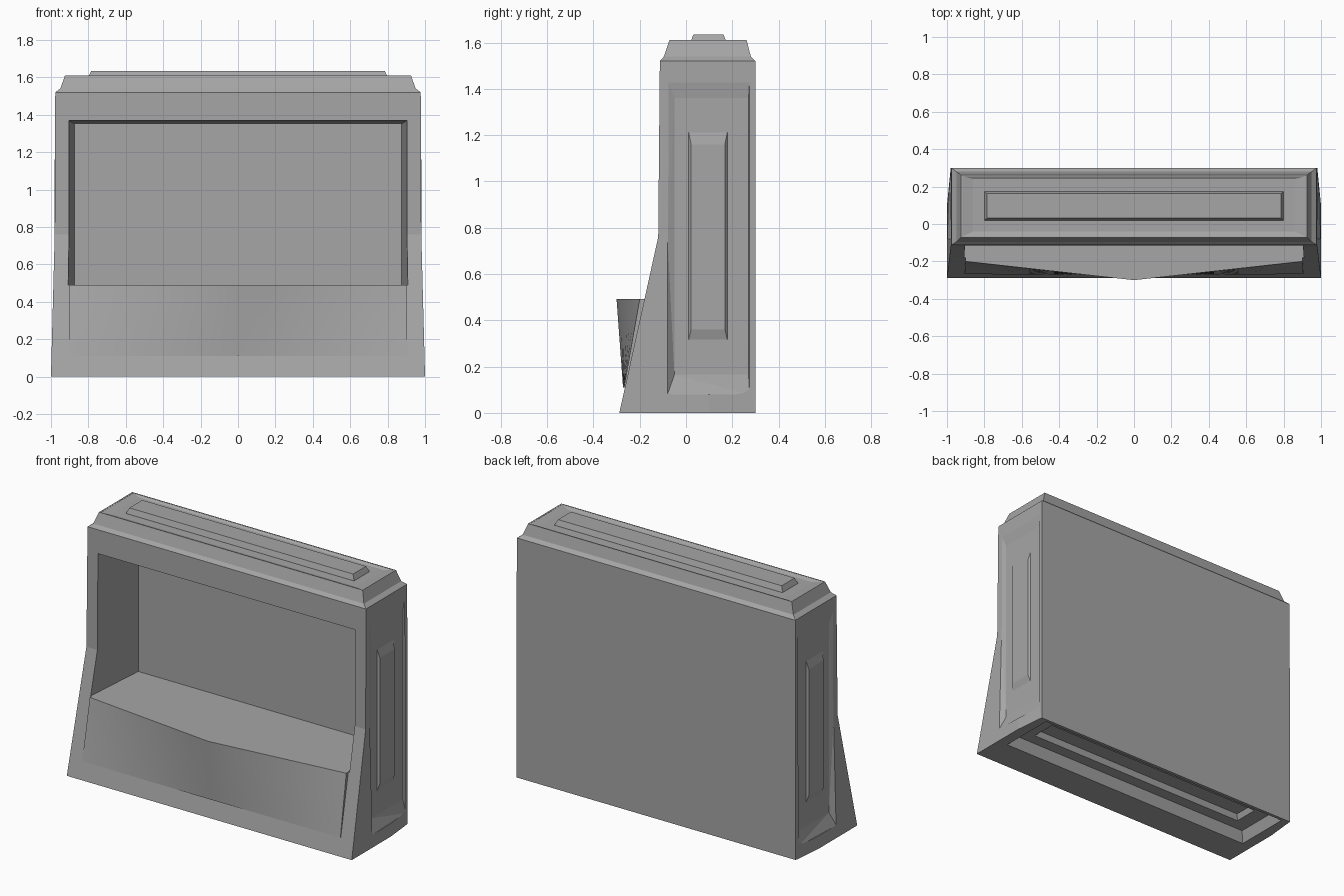
import bpy, bmesh

if "Cube" in bpy.data.objects:
    bpy.data.objects.remove(bpy.data.objects["Cube"])

grey = bpy.data.materials.new("plain grey")
grey.diffuse_color = (0.38, 0.38, 0.38, 1)
grey.use_nodes = True
grey.node_tree.nodes["Principled BSDF"].inputs["Base Color"].default_value = grey.diffuse_color


def loft(name, loops):
    """Closed solid through loops with equal point counts."""
    bm = bmesh.new()
    rings = [[bm.verts.new(p) for p in loop] for loop in loops]
    n = len(rings[0])
    for a, b in zip(rings, rings[1:]):
        for i in range(n):
            j = (i + 1) % n
            bm.faces.new((a[i], a[j], b[j], b[i]))
    bm.faces.new(rings[0])
    bm.faces.new(rings[-1])
    bmesh.ops.triangulate(bm, faces=[f for f in bm.faces if len(f.verts) == 4])
    bmesh.ops.recalc_face_normals(bm, faces=bm.faces[:])
    mesh = bpy.data.meshes.new(name)
    bm.to_mesh(mesh)
    bm.free()
    mesh.materials.append(grey)
    obj = bpy.data.objects.new(name, mesh)
    bpy.context.collection.objects.link(obj)
    return obj


def rect_z(x, y0, y1, z):
    return [(-x, y0, z), (x, y0, z), (x, y1, z), (-x, y1, z)]


def rect_y(x, z0, z1, y):
    return [(-x, y, z0), (x, y, z0), (x, y, z1), (-x, y, z1)]


def rect_x(x, y0, y1, z0, z1):
    return [(x, y0, z0), (x, y1, z0), (x, y1, z1), (x, y0, z1)]


def cut(obj, cutter):
    mod = obj.modifiers.new("cut", 'BOOLEAN')
    mod.operation = 'DIFFERENCE'
    mod.solver = 'EXACT'
    mod.object = cutter
    bpy.context.view_layer.objects.active = obj
    bpy.ops.object.modifier_apply(modifier=mod.name)
    bpy.data.objects.remove(cutter)


def body_ring(z, xb, xm, xf, yf, yb):
    half = [(xb, yb, z), (xm, 0.1, z), (xf, yf, z)]
    return half + [(-x, y, h) for x, y, h in reversed(half)]


# Cabinet with flared foot and stepped crown
body = loft("cabinet_body", [
    body_ring(0, 0.98, 1.0, 1.0, -0.288, 0.3),
    body_ring(0.76, 0.98, 0.98, 0.98, -0.12, 0.3),
    body_ring(1.52, 0.977, 0.977, 0.977, -0.113, 0.3),
    body_ring(1.54, 0.95, 0.95, 0.95, -0.095, 0.28),
    body_ring(1.61, 0.925, 0.925, 0.925, -0.072, 0.262)])

# Deep front opening
cut(body, loft("opening_cutter", [rect_y(0.925, 0.49, 1.384, -0.4),
                                  rect_y(0.875, 0.49, 1.35, 0.25)]))
# Shallow tray in the crown
cut(body, loft("crown_cutter", [rect_z(0.915, -0.066, 0.255, 1.63),
                                rect_z(0.915, -0.066, 0.255, 1.609),
                                rect_z(0.86, -0.04, 0.24, 1.6)]))
# Socket underneath, with a slot in its ceiling
cut(body, loft("base_cutter", [rect_z(0.93, -0.085, 0.28, -0.1),
                               rect_z(0.93, -0.085, 0.28, 0),
                               rect_z(0.9, -0.055, 0.25, 0.065)]))
cut(body, loft("slot_cutter", [rect_z(0.8, 0.02, 0.18, 0.03),
                               rect_z(0.8, 0.02, 0.18, 0.065),
                               rect_z(0.785, 0.035, 0.165, 0.1)]))

# Shallow recessed side panels and their raised strips
for s, side in ((1, "right"), (-1, "left")):
    inner = rect_x(0.968, -0.05, 0.27, 0.165, 1.36)
    rim = [(0.999, -0.08, 0.08), (0.984, 0.275, 0.08),
           (0.979, 0.275, 1.44), (0.979, -0.08, 1.44)]
    mid = [(0.981, 0.275, 0.76), (0.981, -0.08, 0.76)]
    # lower part follows the flare, upper part is shallow
    lower = [inner[:2] + [(0.968, 0.27, 0.77), (0.968, -0.05, 0.77)], rim[:2] + mid]
    upper = [[(0.968, -0.05, 0.75), (0.968, 0.27, 0.75)] + inner[2:],
             [(0.981, -0.08, 0.75), (0.981, 0.275, 0.75)] + rim[2:]]
    for part in (lower, upper):
        loops = part + [[(1.05, y, z) for _, y, z in part[1]]]
        cut(body, loft("side_cutter", [[(s * x, y, z) for x, y, z in loop]
                                       for loop in loops]))
    loft(side + "_side_strip", [rect_x(s * 0.955, 0.01, 0.18, 0.31, 1.22),
                                rect_x(s * 0.966, 0.01, 0.18, 0.31, 1.22),
                                rect_x(s * 0.98, 0.022, 0.168, 0.36, 1.16)])

# Raised strip on the crown
loft("crown_strip", [rect_z(0.8, 0.02, 0.175, 1.58),
                     rect_z(0.8, 0.02, 0.175, 1.602),
                     rect_z(0.785, 0.032, 0.162, 1.635)])

# Pointed counter bulging out of the lower front
N = 12
xs = [2 * i / N - 1 for i in range(N + 1)]
loops = []
for k in range(7):
    t = k / 6
    w = 0.906 - 0.006 * t
    y_side, y_mid = -0.268 + 0.068 * t, -0.272 - 0.028 * t
    z = 0.11 + 0.381 * t
    loops.append([(-w, -0.12, z)]
                 + [(x * w, y_mid + (y_side - y_mid) * abs(x), z) for x in xs]
                 + [(w, -0.12, z)])
counter = loft("front_counter", loops)
bpy.context.view_layer.objects.active = counter
counter.select_set(True)
bpy.ops.object.shade_smooth_by_angle(angle=0.6)
